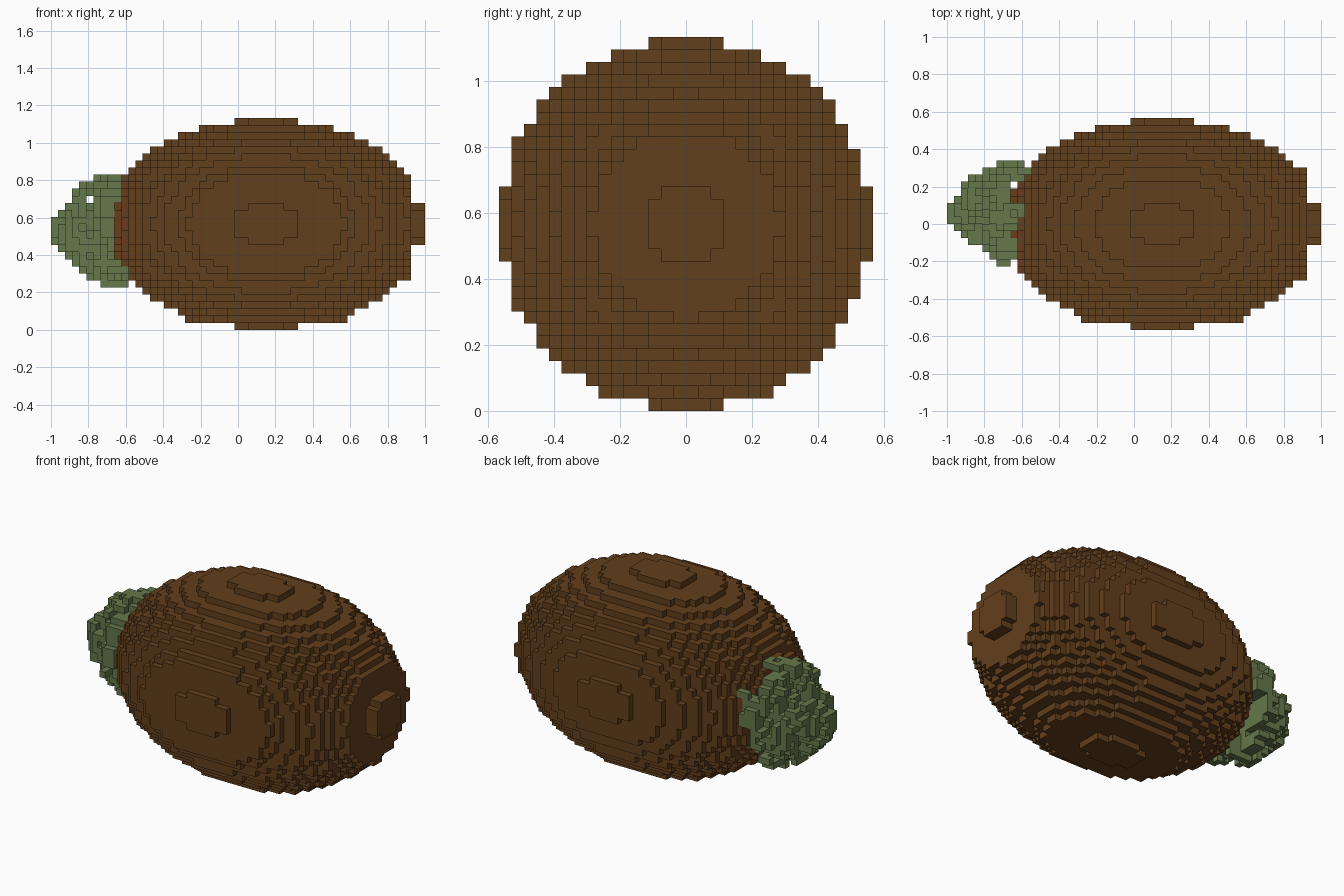
import bpy
import math
import random
from mathutils import Vector, noise

random.seed(7)
if "Cube" in bpy.data.objects:
    bpy.data.objects.remove(bpy.data.objects["Cube"], do_unlink=True)

VOXEL = 2 / 53            # 53 cells long, 30 wide, 30 tall
LENGTH, SIDE = 53, 30
MIDDLE = 30.5             # cell position of the body centre along x


def material(name, colour):
    m = bpy.data.materials.new(name)
    m.use_nodes = True
    m.diffuse_color = (*colour, 1)
    bsdf = m.node_tree.nodes["Principled BSDF"]
    bsdf.inputs["Base Color"].default_value = (*colour, 1)
    bsdf.inputs["Roughness"].default_value = 0.9
    return m


brown = material("brown", (0.124, 0.050, 0.0115))
red_brown = material("reddish brown", (0.150, 0.043, 0.010))
green = material("leaf green", (0.130, 0.188, 0.069))


def corners(axis, sign):
    """Four cube corners of one side, wound outwards."""
    u, v = (axis + 1) % 3, (axis + 2) % 3
    quad = []
    for a, b in ((0, 0), (1, 0), (1, 1), (0, 1)):
        c = [0, 0, 0]
        c[axis], c[u], c[v] = int(sign > 0), a, b
        quad.append(tuple(c))
    return quad if sign > 0 else quad[::-1]


SIDES = []
for axis in range(3):
    for sign in (-1, 1):
        step = [0, 0, 0]
        step[axis] = sign
        SIDES.append((tuple(step), corners(axis, sign)))


def voxel_object(name, cells, materials, blocked=()):
    """Mesh the outer skin of a dict {cell: material index}."""
    index, verts, faces, mats = {}, [], [], []
    for (i, j, k), mat in cells.items():
        for (dx, dy, dz), quad in SIDES:
            neighbour = (i + dx, j + dy, k + dz)
            if neighbour in cells or neighbour in blocked:
                continue
            face = []
            for a, b, c in quad:
                p = (i + a, j + b, k + c)
                if p not in index:
                    index[p] = len(verts)
                    verts.append(((p[0] - LENGTH / 2) * VOXEL,
                                  (p[1] - SIDE / 2) * VOXEL,
                                  p[2] * VOXEL))
                face.append(index[p])
            faces.append(face)
            mats.append(mat)
    mesh = bpy.data.meshes.new(name)
    mesh.from_pydata(verts, [], faces)
    for m in materials:
        mesh.materials.append(m)
    mesh.polygons.foreach_set("material_index", mats)
    mesh.update()
    obj = bpy.data.objects.new(name, mesh)
    bpy.context.collection.objects.link(obj)
    return obj


def in_body(x, y, z):
    """Slightly boxy ellipsoid with a small raised plate on each side."""
    ay, az = abs(y), abs(z)
    if x > 20.5 or x < -21.5:
        return y * y + z * z <= 9
    if max(ay, az) > 14:
        return (x / 4.7) ** 2 + (min(ay, az) / 3.1) ** 2 <= 1
    # The layers under the front, bottom and end plates are wider
    wide = min(y, z) < -13 or (x > 19.5 and z < 7)
    limit = 305 if wide else 287
    return 288 * (abs(x) / 22.05) ** 2.1 + ay ** 2.1 + az ** 2.1 <= limit


# Egg-shaped body, reddish where the tuft grows out
body = {}
for i in range(8, LENGTH):
    for j in range(SIDE):
        for k in range(SIDE):
            if in_body(i + 0.5 - MIDDLE, j + 0.5 - 15, k + 0.5 - 15):
                reddish = i <= 9 or (i == 10 and random.random() < 0.5)
                body[i, j, k] = int(reddish)
voxel_object("body", body, [brown, red_brown])


def beside_body(i, y, z):
    """Where the tuft may lap over the end of the body."""
    clump = y > 4 and 0 < z < 6
    if i > 10:
        return clump
    return i < 9 or clump or (y < 1 and abs(z) > 4)


# Ragged leafy tuft: lumpy cone of cells with a randomly broken skin
RADII = (0.28, 0.42, 0.6, 0.7, 0.8, 0.88, 0.94, 1, 1, 1, 1, 1, 1, 1)
tuft = {}
for i, radius in enumerate(RADII):
    for j in range(SIDE):
        for k in range(SIDE):
            y, z = j + 0.5 - 16.6, k + 0.5 - 14.2
            if (i, j, k) in body or not beside_body(i, y, z):
                continue
            d = math.hypot(y / (7.4 * radius ** 1.15), z / (7.9 * radius))
            lump = noise.noise(Vector((i, j, k)) * 0.31)
            if d < min(1.0, 0.82 + 0.7 * lump + 0.3 * random.random()):
                if i < 8 and d > 0.3 and random.random() < 0.16:
                    continue
                tuft[i, j, k] = 0

# Drop loose single cells
tuft = {c: m for c, m in tuft.items()
        if any((c[0] + s[0], c[1] + s[1], c[2] + s[2]) in tuft for s, _ in SIDES)}
voxel_object("leafy_tuft", tuft, [green], body)
